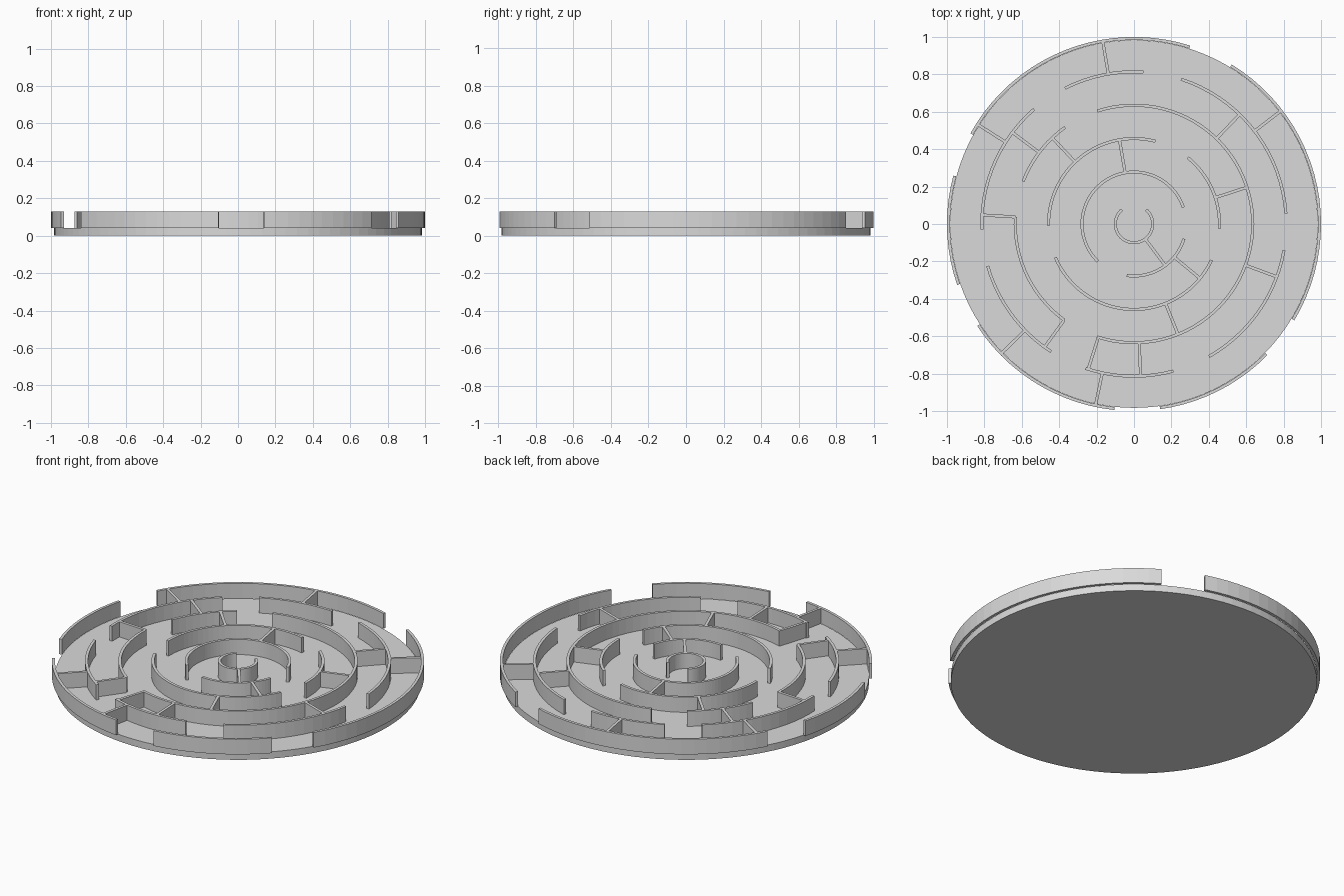
import bpy, bmesh
from math import sin, cos, radians, ceil

cube = bpy.data.objects.get("Cube")
if cube:
    bpy.data.objects.remove(cube, do_unlink=True)

BASE_TOP, WALL_TOP = 0.04, 0.13
HALF = 0.008                      # half the wall thickness
BASE_RADIUS = 0.983
RADII = [0.1, 0.278, 0.457, 0.635, 0.814, 0.992]

grey = bpy.data.materials.new("light grey")
grey.use_nodes = True
colour = (0.7, 0.7, 0.7, 1)
grey.diffuse_color = colour
grey.node_tree.nodes["Principled BSDF"].inputs["Base Color"].default_value = colour


def finish(name, bm):
    bmesh.ops.recalc_face_normals(bm, faces=bm.faces)
    mesh = bpy.data.meshes.new(name)
    bm.to_mesh(mesh)
    bm.free()
    mesh.materials.append(grey)
    ob = bpy.data.objects.new(name, mesh)
    bpy.context.collection.objects.link(ob)
    return ob


def sweep(name, sections):
    """Skin a row of four-point wall sections and cap both ends."""
    bm = bmesh.new()
    rows = [[bm.verts.new(p) for p in s] for s in sections]
    for a, b in zip(rows, rows[1:]):
        for i in range(4):
            j = (i + 1) % 4
            bm.faces.new((a[i], a[j], b[j], b[i]))
    bm.faces.new(rows[0])
    bm.faces.new(rows[-1])
    return finish(name, bm)


def arc_wall(name, radius, start, end):
    steps = max(2, ceil((end - start) / 4))
    sections = []
    for k in range(steps + 1):
        a = radians(start + (end - start) * k / steps)
        sections.append([(r * cos(a), r * sin(a), z) for r, z in (
            (radius - HALF, BASE_TOP), (radius + HALF, BASE_TOP),
            (radius + HALF, WALL_TOP), (radius - HALF, WALL_TOP))])
    sweep(name, sections)


def radial_wall(name, inner, outer, angle):
    a = radians(angle)
    sections = []
    for r in (inner, outer):
        sections.append([(r * cos(a) - s * sin(a), r * sin(a) + s * cos(a), z)
                         for s, z in ((-HALF, BASE_TOP), (HALF, BASE_TOP),
                                      (HALF, WALL_TOP), (-HALF, WALL_TOP))])
    sweep(name, sections)


# Round base plate
bm = bmesh.new()
bmesh.ops.create_cone(bm, cap_ends=True, segments=96, radius1=BASE_RADIUS,
                      radius2=BASE_RADIUS, depth=BASE_TOP)
bmesh.ops.translate(bm, verts=bm.verts, vec=(0, 0, BASE_TOP / 2))
finish("base_plate", bm)

# Curved walls: start and end angles on each ring, from the centre outward
ARCS = [
    [(130, 410)],
    [(18.5, 226), (262, 343.5)],
    [(75.5, 181), (-3, 51), (203, 335)],
    [(-108, 108), (176.5, 234), (125.5, 159)],
    [(86.5, 117), (4, 72), (-60.5, -10), (251.5, 285), (196, 237), (131, 182)],
    [(72.5, 151), (165, 199), (213, 264), (278, 315.5), (-31, 58.5)],
]
for ring, (radius, spans) in enumerate(zip(RADII, ARCS), 1):
    for n, (start, end) in enumerate(spans, 1):
        arc_wall(f"ring_{ring}_wall_{n}", radius, start, end)

# Straight walls: angles of the dividers between neighbouring rings
DIVIDERS = [
    [-53],
    [99.8, -39.5],
    [18, 133.5, -68.3],
    [46, 143, 176.6, 234, 252.5, 272.5, -20.3],
    [99.7, 37.6, 147.5, 224.3, 258],
]
for gap, angles in enumerate(DIVIDERS):
    for n, angle in enumerate(angles, 1):
        radial_wall(f"divider_{gap + 1}_{n}", RADII[gap], RADII[gap + 1], angle)
